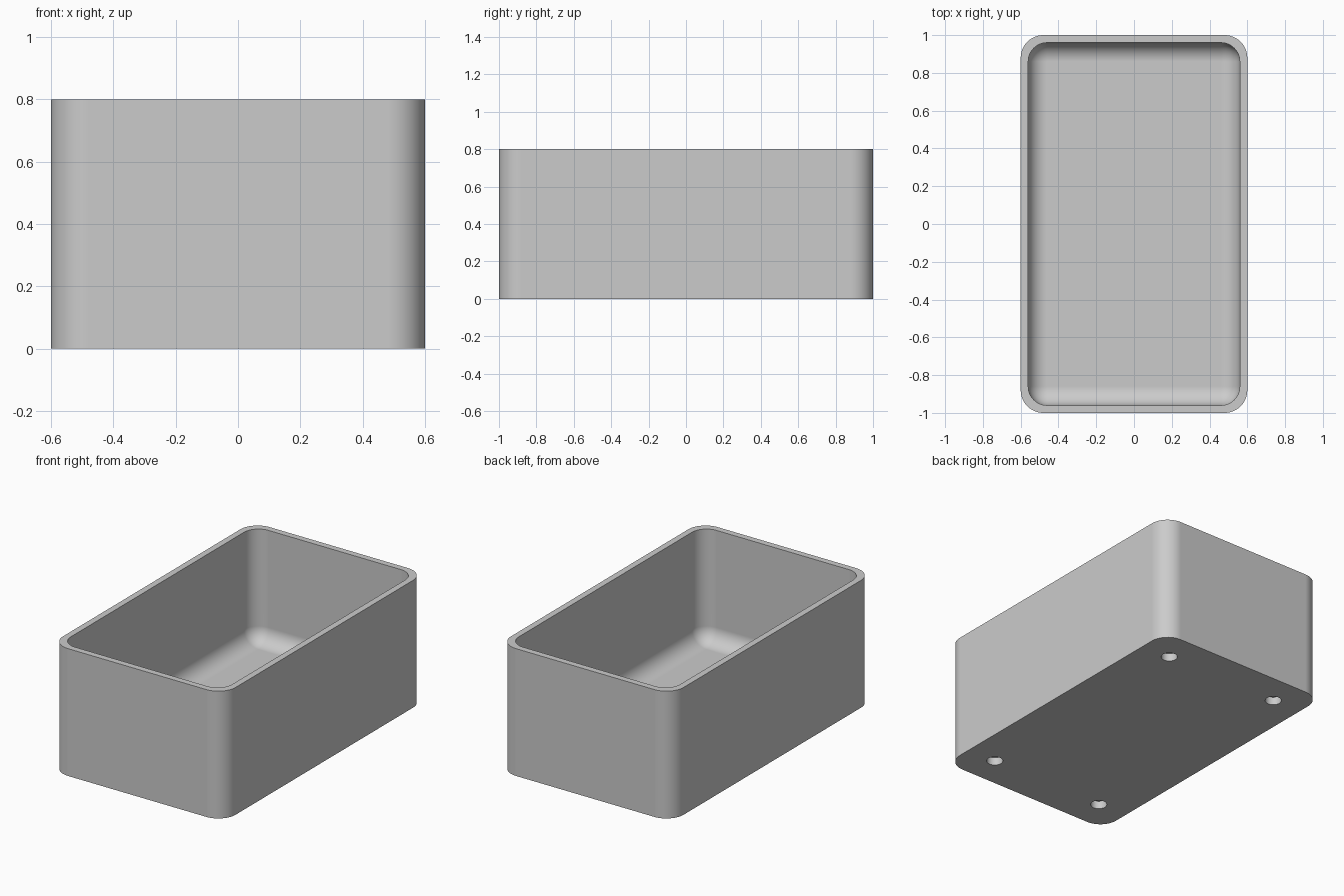
import bpy
import bmesh
import math
from mathutils import Matrix, Vector

cube = bpy.data.objects.get("Cube")
if cube:
    bpy.data.objects.remove(cube, do_unlink=True)

grey = bpy.data.materials.new("plain_grey")
grey.use_nodes = True
grey.diffuse_color = (0.6, 0.6, 0.6, 1)
grey.node_tree.nodes["Principled BSDF"].inputs["Base Color"].default_value = grey.diffuse_color


def add_object(name, bm):
    mesh = bpy.data.meshes.new(name)
    bm.to_mesh(mesh)
    bm.free()
    mesh.materials.append(grey)
    obj = bpy.data.objects.new(name, mesh)
    bpy.context.collection.objects.link(obj)
    return obj


def rounded_block(name, width, depth, bottom, top, radius, round_floor=False):
    """Block with rounded upright edges and, if asked, a rounded floor edge."""
    bm = bmesh.new()
    bmesh.ops.create_cube(bm, size=1)
    for v in bm.verts:
        v.co = Vector((v.co.x * width, v.co.y * depth, top if v.co.z > 0 else bottom))
    edges = []
    for e in bm.edges:
        a, b = (v.co.z for v in e.verts)
        upright = abs(a - b) > 0.01
        if upright or (round_floor and max(a, b) < bottom + 0.01):
            edges.append(e)
    bmesh.ops.bevel(bm, geom=edges, offset=radius, offset_type='OFFSET',
                    segments=12, profile=0.5, affect='EDGES')
    return add_object(name, bm)


def cut(target, cutter):
    cutter.hide_render = True
    mod = target.modifiers.new("cut", 'BOOLEAN')
    mod.operation = 'DIFFERENCE'
    mod.solver = 'EXACT'
    mod.object = cutter
    bpy.context.view_layer.objects.active = target
    bpy.ops.object.modifier_apply(modifier=mod.name)
    bpy.data.objects.remove(cutter, do_unlink=True)


# Outer shell, hollowed by a round-floored cavity
box = rounded_block("open_box", 1.2, 2.0, 0, 0.8, 0.12)
cut(box, rounded_block("cavity", 1.12, 1.92, 0.09, 1.0, 0.1, round_floor=True))

# Four blind round holes in the underside
bm = bmesh.new()
for x in (-0.4, 0.4):
    for y in (-0.8, 0.8):
        bmesh.ops.create_cone(bm, cap_ends=True, segments=32, radius1=0.048, radius2=0.048,
                              depth=0.1, matrix=Matrix.Translation((x, y, 0)))
cut(box, add_object("foot_holes", bm))

# Smooth rounded areas, crisp rims
bpy.ops.object.select_all(action='DESELECT')
box.select_set(True)
bpy.context.view_layer.objects.active = box
bpy.ops.object.shade_smooth_by_angle(angle=math.radians(30))
normals = box.modifiers.new("even_normals", 'WEIGHTED_NORMAL')
normals.keep_sharp = True
